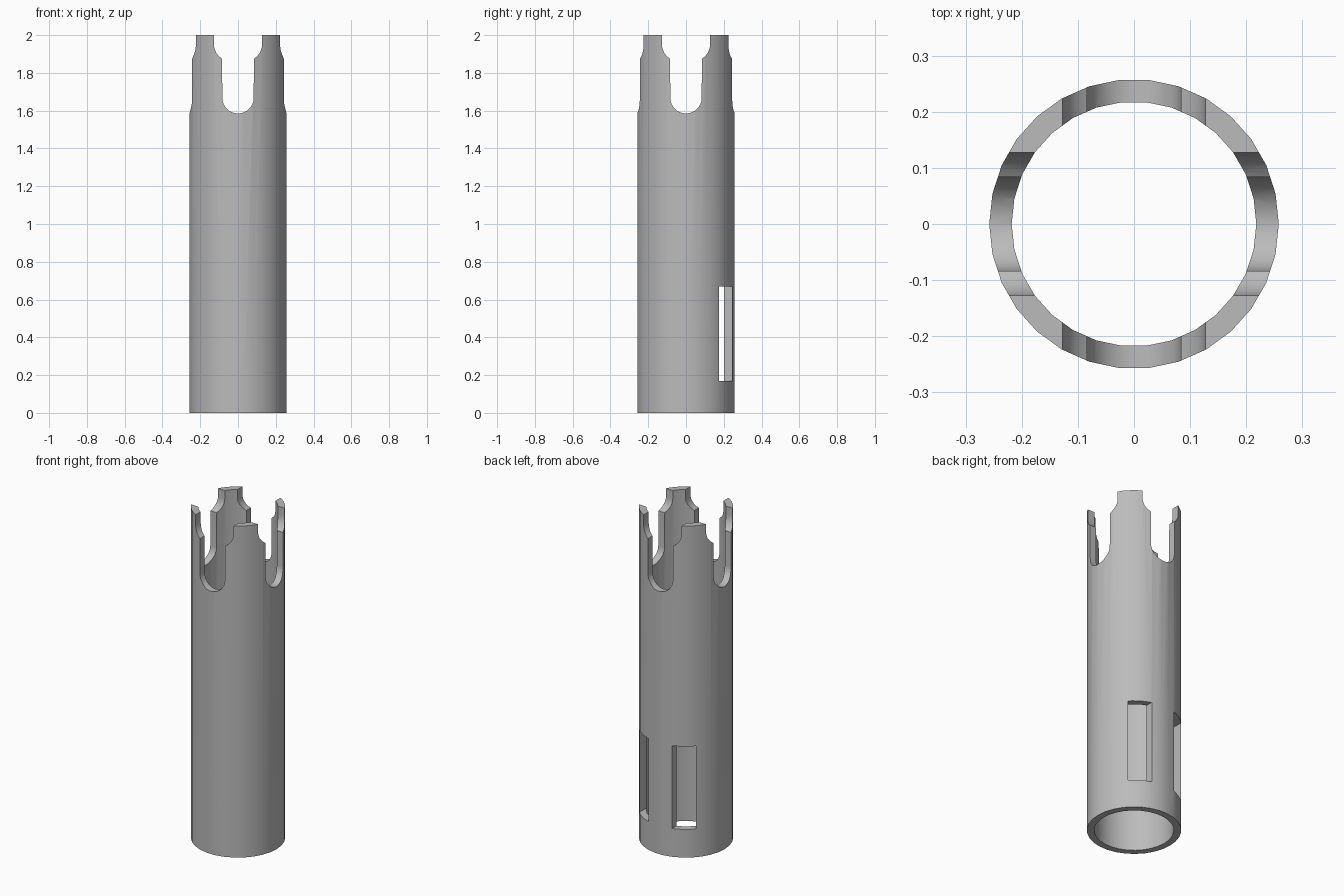
import bpy, bmesh
from math import cos, sin, pi, radians

if "Cube" in bpy.data.objects:
    bpy.data.objects.remove(bpy.data.objects["Cube"], do_unlink=True)

HEIGHT, OUTER, INNER, SIDES = 2.0, 0.258, 0.218, 30

grey = bpy.data.materials.new("plain_grey")
grey.use_nodes = True
colour = (0.5, 0.5, 0.5, 1)
grey.diffuse_color = colour
grey.node_tree.nodes["Principled BSDF"].inputs["Base Color"].default_value = colour


def make_object(name, bm):
    bmesh.ops.recalc_face_normals(bm, faces=bm.faces)
    mesh = bpy.data.meshes.new(name)
    bm.to_mesh(mesh)
    bm.free()
    mesh.materials.append(grey)
    obj = bpy.data.objects.new(name, mesh)
    bpy.context.collection.objects.link(obj)
    return obj


def prism(name, outline, y0, y1):
    """Extrude an x-z outline along y."""
    bm = bmesh.new()
    face = bm.faces.new([bm.verts.new((x, y0, z)) for x, z in outline])
    out = bmesh.ops.extrude_face_region(bm, geom=[face])
    verts = [v for v in out["geom"] if isinstance(v, bmesh.types.BMVert)]
    bmesh.ops.translate(bm, verts=verts, vec=(0, y1 - y0, 0))
    return make_object(name, bm)


def cut(target, cutter):
    cutter.hide_render = True
    mod = target.modifiers.new(cutter.name, "BOOLEAN")
    mod.operation, mod.solver, mod.object = "DIFFERENCE", "EXACT", cutter
    bpy.context.view_layer.objects.active = target
    bpy.ops.object.modifier_apply(modifier=mod.name)
    bpy.data.objects.remove(cutter, do_unlink=True)


# Tube open at both ends
bm = bmesh.new()
rings = []
for r, z in ((OUTER, 0), (OUTER, HEIGHT), (INNER, HEIGHT), (INNER, 0)):
    rings.append([bm.verts.new((r * cos(2 * pi * i / SIDES), r * sin(2 * pi * i / SIDES), z))
                  for i in range(SIDES)])
for k in range(4):
    a, b = rings[k], rings[(k + 1) % 4]
    for i in range(SIDES):
        j = (i + 1) % SIDES
        bm.faces.new((a[i], a[j], b[j], b[i]))
tube = make_object("slotted_tube", bm)

# Slot outline: round bottom, straight sides, flared mouth
SLOT = 0.083
right = [(SLOT * sin(t), 1.668 - SLOT * cos(t)) for t in (pi / 2 * i / 8 for i in range(9))]
right += [(0.041 + 0.086 * cos(t), 1.95 + 0.086 * sin(t))
          for t in (radians(-60 + 10 * i) for i in range(7))]
right.append((0.127, HEIGHT + 0.1))
outline = right + [(-x, z) for x, z in reversed(right[1:])]

# Two crossing slots make four crown prongs
for turn in (0, pi / 2):
    slot = prism("slot_cutter", outline, -0.5, 0.5)
    slot.rotation_euler.z = turn
    cut(tube, slot)

# Pair of rectangular windows low on the back
for side in (-1, 1):
    x0, x1 = side * 0.079, side * 0.188
    cut(tube, prism("window_cutter", [(x0, 0.17), (x1, 0.17), (x1, 0.67), (x0, 0.67)], 0, 0.5))

# Smooth round wall, crisp cut edges
bpy.ops.object.select_all(action="DESELECT")
tube.select_set(True)
bpy.context.view_layer.objects.active = tube
bpy.ops.object.shade_smooth_by_angle(angle=radians(30))
